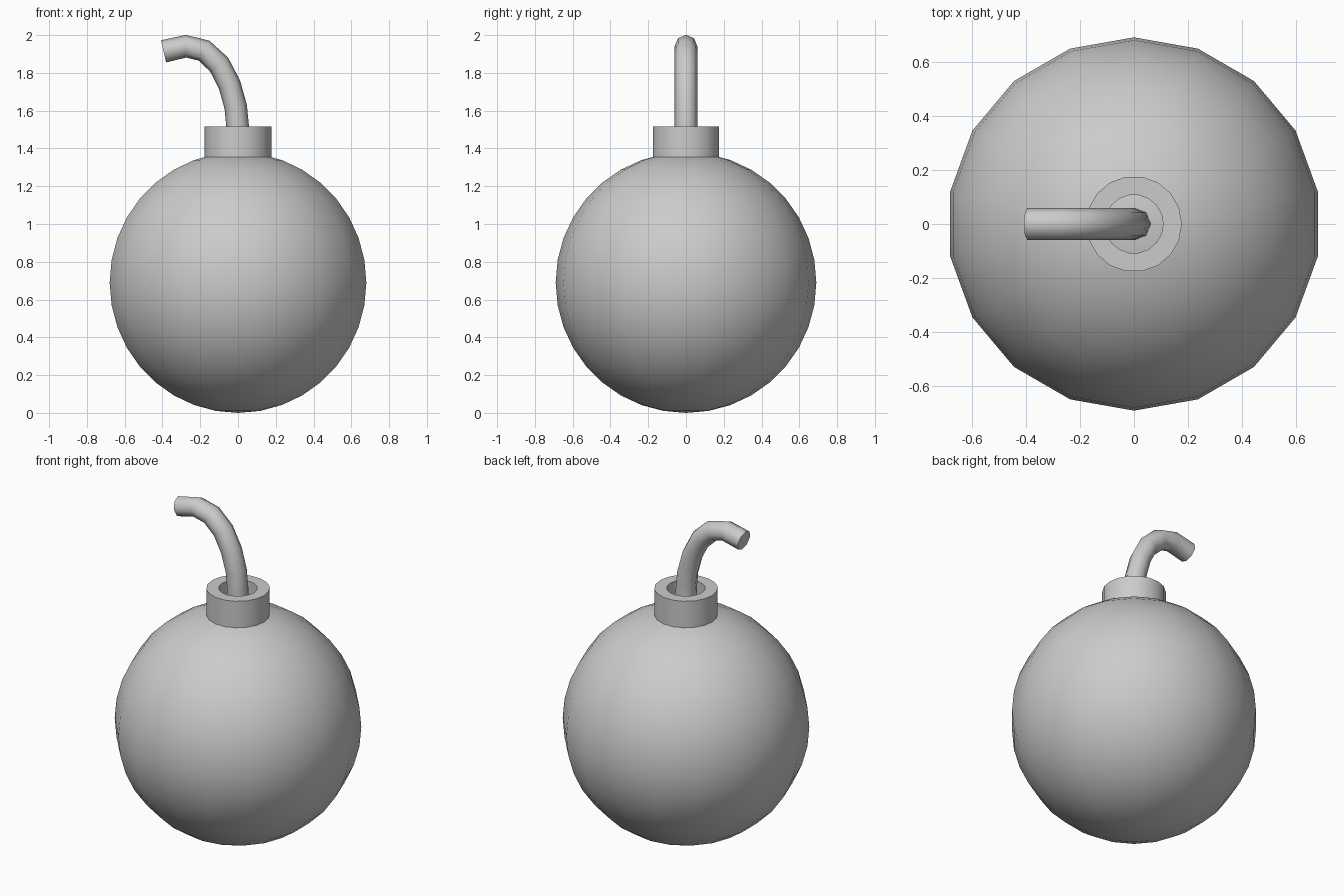
import bpy, bmesh
from math import cos, sin, pi, radians
from mathutils import Vector

if "Cube" in bpy.data.objects:
    bpy.data.objects.remove(bpy.data.objects["Cube"])


def finish(bm, name, angle):
    bmesh.ops.recalc_face_normals(bm, faces=bm.faces)
    me = bpy.data.meshes.new(name)
    bm.to_mesh(me)
    bm.free()
    ob = bpy.data.objects.new(name, me)
    bpy.context.collection.objects.link(ob)
    bpy.ops.object.select_all(action='DESELECT')
    bpy.context.view_layer.objects.active = ob
    ob.select_set(True)
    bpy.ops.object.shade_smooth_by_angle(angle=radians(angle))
    return ob


def bridge(bm, rings, closed=False):
    pairs = list(zip(rings, rings[1:]))
    if closed:
        pairs.append((rings[-1], rings[0]))
    for a, b in pairs:
        n = len(a)
        for i in range(n):
            j = (i + 1) % n
            bm.faces.new((a[i], a[j], b[j], b[i]))


# Round body: 18-sided ball resting on the ground
bm = bmesh.new()
bmesh.ops.create_uvsphere(bm, u_segments=18, v_segments=18, radius=0.69)
bmesh.ops.translate(bm, verts=bm.verts, vec=(0, 0, 0.69))
finish(bm, "body", 40)

# Collar: square-edged hollow ring on top
SIDES = 18
bm = bmesh.new()
rings = []
for r, z in [(0.177, 1.34), (0.177, 1.517), (0.108, 1.517), (0.108, 1.34)]:
    rings.append([bm.verts.new((r * cos(2 * pi * i / SIDES),
                                r * sin(2 * pi * i / SIDES), z))
                  for i in range(SIDES)])
bridge(bm, rings, closed=True)
finish(bm, "collar", 40)

# Fuse: 8-sided tube swept along a curved path in the xz plane
path = [Vector((x, 0, z)) for x, z in [
    (0.003, 1.36), (-0.002, 1.516), (-0.012, 1.62), (-0.045, 1.738),
    (-0.10, 1.844), (-0.18, 1.918), (-0.276, 1.941), (-0.394, 1.914)]]
bm = bmesh.new()
rings = []
for k, p in enumerate(path):
    t = (path[min(k + 1, len(path) - 1)] - path[max(k - 1, 0)]).normalized()
    side = Vector((0, 1, 0))
    up = side.cross(t)
    rings.append([bm.verts.new(p + 0.06 * (cos(pi * i / 4) * up + sin(pi * i / 4) * side))
                  for i in range(8)])
bridge(bm, rings)
bm.faces.new(rings[0])
bm.faces.new(rings[-1])
finish(bm, "fuse", 60)
